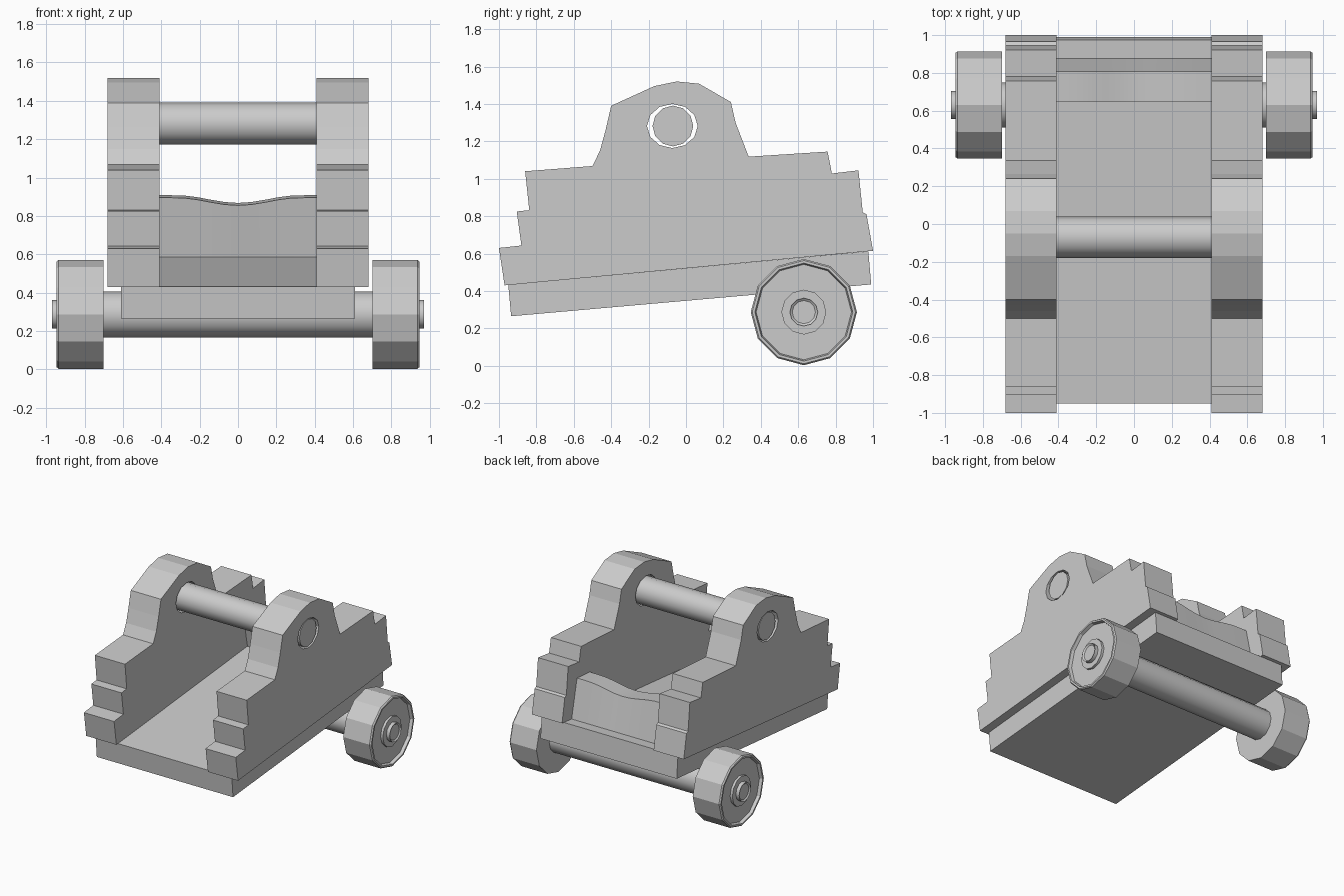
import bpy, bmesh, math
from mathutils import Matrix

if "Cube" in bpy.data.objects:
    bpy.data.objects.remove(bpy.data.objects["Cube"])


def make(name, bm):
    bmesh.ops.recalc_face_normals(bm, faces=bm.faces)
    me = bpy.data.meshes.new(name)
    bm.to_mesh(me)
    bm.free()
    ob = bpy.data.objects.new(name, me)
    bpy.context.collection.objects.link(ob)
    return ob


def prism(name, pts, x0, x1):
    """Extrude a (y, z) profile along x."""
    bm = bmesh.new()
    f = bm.faces.new([bm.verts.new((x0, y, z)) for y, z in pts])
    r = bmesh.ops.extrude_face_region(bm, geom=[f])
    for v in r["geom"]:
        if isinstance(v, bmesh.types.BMVert):
            v.co.x = x1
    return make(name, bm)


def lathe(name, prof, y, z, n=12, sy=1.0):
    """Spin an (x, radius) profile about an x-axis line at (y, z)."""
    bm = bmesh.new()
    rings = []
    for x, r in prof:
        rings.append([bm.verts.new((x, y + sy * r * math.sin(2 * math.pi * i / n),
                                    z + r * math.cos(2 * math.pi * i / n))) for i in range(n)])
    for a, b in zip(rings, rings[1:]):
        for i in range(n):
            j = (i + 1) % n
            bm.faces.new((a[i], a[j], b[j], b[i]))
    bm.faces.new(rings[0])
    bm.faces.new(rings[-1])
    return make(name, bm)


def mirror_x(ob):
    m = ob.modifiers.new("mirror", 'MIRROR')
    m.use_mirror_merge = False


def smooth(ob, deg):
    bpy.ops.object.select_all(action='DESELECT')
    ob.select_set(True)
    bpy.context.view_layer.objects.active = ob
    bpy.ops.object.shade_smooth_by_angle(angle=math.radians(deg))


# Stepped side cheeks with a trunnion hole
cheek = prism("side_cheek", [
    (-0.97, 0.43), (-1.0, 0.63), (-0.88, 0.643), (-0.905, 0.825), (-0.838, 0.832),
    (-0.86, 1.04), (-0.5, 1.068), (-0.46, 1.15), (-0.43, 1.26), (-0.40, 1.39),
    (-0.17, 1.495), (-0.05, 1.52), (0.07, 1.508), (0.24, 1.41), (0.265, 1.3),
    (0.335, 1.118), (0.757, 1.145), (0.78, 1.028), (0.922, 1.045), (0.945, 0.82),
    (0.965, 0.81), (1.0, 0.615)], 0.41, 0.68)
cutter = lathe("hole_cutter", [(0.3, 0.118), (0.8, 0.118)], -0.073, 1.282, sy=1.15)
cutter.hide_render = True
cutter.hide_viewport = False
cutter.display_type = 'WIRE'
b = cheek.modifiers.new("hole", 'BOOLEAN')
b.operation = 'DIFFERENCE'
b.object = cutter
b.solver = 'EXACT'
mirror_x(cheek)

# Cross rod between the cheeks
rod = lathe("cross_rod", [(-0.675, 0.109), (0.675, 0.109)], -0.07, 1.282)
smooth(rod, 35)

# Tilted base plank
prism("base_plank", [(-0.935, 0.265), (0.99, 0.435), (0.975, 0.612), (-0.95, 0.432)], -0.61, 0.61)

# Rear transom with a dipped top edge
bm = bmesh.new()
sections = []
for i in range(13):
    x = -0.42 + 0.07 * i
    t = min(abs(x) / 0.32, 1.0)
    dip = 0.02 * (1 + math.cos(math.pi * t))
    sections.append([bm.verts.new(p) for p in (
        (x, 0.71, 0.57), (x, 0.645, 0.895 - dip), (x, 0.808, 0.908 - dip), (x, 0.88, 0.59))])
for a, c in zip(sections, sections[1:]):
    for k in range(4):
        l = (k + 1) % 4
        bm.faces.new((a[k], a[l], c[l], c[k]))
bm.faces.new(sections[0])
bm.faces.new(sections[-1])
smooth(make("rear_transom", bm), 30)

# Axle with narrow end pegs
axle = lathe("axle", [(-0.96, 0.062), (-0.97, 0.075), (-0.94, 0.075), (-0.94, 0.12),
                      (0.94, 0.12), (0.94, 0.075), (0.97, 0.075), (0.96, 0.062)], 0.63, 0.287)
smooth(axle, 35)

# Wheels with a raised rim
wheel = lathe("wheel", [(0.70, 0.1), (0.70, 0.284), (0.935, 0.284), (0.945, 0.276),
                        (0.945, 0.262), (0.92, 0.255), (0.92, 0.1)], 0.63, 0.287)
mirror_x(wheel)
